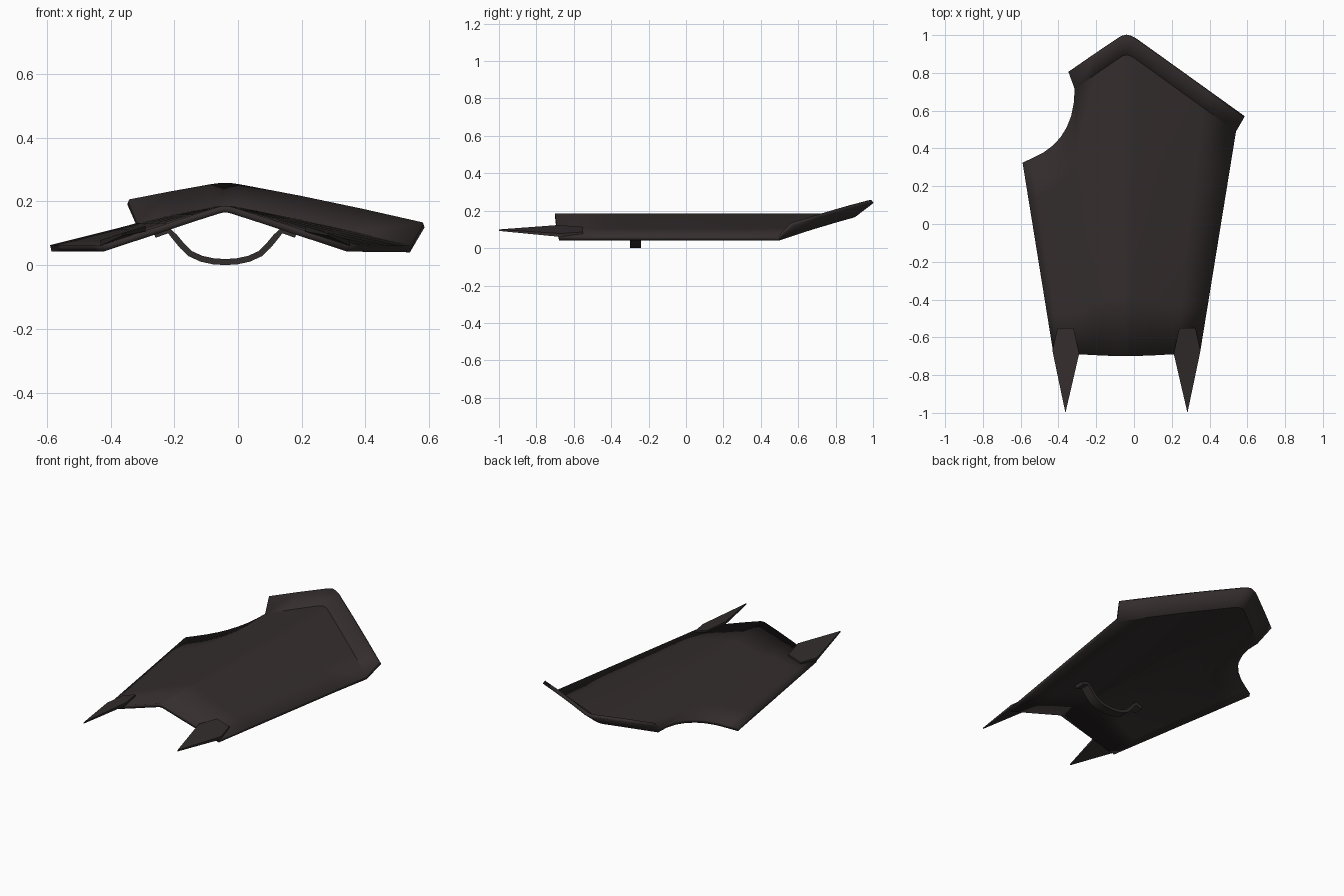
import bpy, bmesh, math

if "Cube" in bpy.data.objects:
    bpy.data.objects.remove(bpy.data.objects["Cube"])

CX = -0.04                      # ridge line of the shield
mat = bpy.data.materials.new("dark brown metal")
mat.diffuse_color = (0.034, 0.026, 0.0265, 1)
mat.use_nodes = True
mat.node_tree.nodes["Principled BSDF"].inputs["Base Color"].default_value = mat.diffuse_color


def finish(bm, name, angle=None):
    bmesh.ops.recalc_face_normals(bm, faces=bm.faces)
    me = bpy.data.meshes.new(name)
    bm.to_mesh(me)
    bm.free()
    ob = bpy.data.objects.new(name, me)
    bpy.context.collection.objects.link(ob)
    me.materials.append(mat)
    if angle:
        bpy.ops.object.select_all(action='DESELECT')
        ob.select_set(True)
        bpy.context.view_layer.objects.active = ob
        bpy.ops.object.shade_smooth_by_angle(angle=math.radians(angle))
    return ob


def half_width(y):
    return 0.39 + 0.1625 * (y + 0.68)


def height(u):                  # roof profile with a softened ridge
    a = math.sqrt(u * u + 0.045 ** 2) - 0.001
    return 0.062 + 0.13 * (1 - a)


# Shield plate: straight columns running from the rear edge to the top outline
top = [(-0.59, 0.325), (-0.54, 0.348), (-0.48, 0.378), (-0.43, 0.415),
       (-0.39, 0.458), (-0.357, 0.51), (-0.333, 0.57), (-0.319, 0.64),
       (-0.314, 0.715), (-0.20, 0.795), (-0.08, 0.877), (-0.06, 0.890),
       (-0.04, 0.895), (-0.02, 0.890), (0.0, 0.880), (0.18, 0.750),
       (0.36, 0.620), (0.54, 0.490)]
ROWS = 5
bm = bmesh.new()
cols = []
for x, y in top:
    u = (x - CX) / half_width(y)
    yb = -0.68 - 0.02 * (1 - abs(u) ** 1.5)
    col = []
    for r in range(ROWS + 1):
        yy = yb + (y - yb) * r / ROWS
        col.append(bm.verts.new((CX + u * half_width(yy), yy, height(u))))
    cols.append(col)
for a, b in zip(cols, cols[1:]):
    for r in range(ROWS):
        bm.faces.new((a[r], b[r], b[r + 1], a[r + 1]))

# Raised flange along the head of the plate
outer = []
for col in cols[8:]:
    p = col[-1].co
    d = p.x - CX
    ox, oy = (0.040 * d / 0.58, 0.095 - 0.027 * d / 0.58) if d > 0 else (0.028 * d / 0.275, 0.095 + 0.017 * d / 0.275)
    outer.append(bm.verts.new((p.x + ox, p.y + oy, p.z + 0.072)))
for i in range(len(outer) - 1):
    bm.faces.new((cols[8 + i][-1], cols[9 + i][-1], outer[i + 1], outer[i]))
plate = finish(bm, "shield_plate", 15)
if plate.data.polygons[0].normal.z < 0:
    plate.data.flip_normals()
sol = plate.modifiers.new("thickness", 'SOLIDIFY')
sol.thickness = 0.021
sol.offset = -1
sol.use_even_offset = True

# Two rear spikes lying on the slopes
spike = [(0.365, -0.55), (0.28, -0.55), (0.25, -0.685), (0.323, -1.0), (0.392, -0.67)]
for side, name in ((-1, "left_spike"), (1, "right_spike")):
    bm = bmesh.new()
    lo, hi = [], []
    for d, y in spike:
        z = 0.1 - 0.32 * (d - 0.323)
        t = 0.008 if y < -0.9 else 0.018
        hi.append(bm.verts.new((CX + side * d, y, z)))
        lo.append(bm.verts.new((CX + side * d, y, z - t)))
    bm.faces.new(hi)
    bm.faces.new(lo)
    for i in range(5):
        j = (i + 1) % 5
        bm.faces.new((hi[i], hi[j], lo[j], lo[i]))
    finish(bm, name)

# Curved hand strap with feet under the plate
half = [(0.222, 0.095), (0.178, 0.109), (0.158, 0.088), (0.135, 0.060),
        (0.110, 0.036), (0.075, 0.020), (0.038, 0.012)]
path = [(-d, z) for d, z in half] + [(0, 0.0095)] + half[::-1]
bm = bmesh.new()
rings = []
for i, (d, z) in enumerate(path):
    a, b = path[max(i - 1, 0)], path[min(i + 1, len(path) - 1)]
    l = math.hypot(b[0] - a[0], b[1] - a[1])
    nx, nz = -(b[1] - a[1]) / l * 0.0095, (b[0] - a[0]) / l * 0.0095
    rings.append([bm.verts.new((CX + d + s * nx, y, z + s * nz))
                  for s, y in ((1, -0.3), (1, -0.24), (-1, -0.24), (-1, -0.3))])
for a, b in zip(rings, rings[1:]):
    for k in range(4):
        bm.faces.new((a[k], a[(k + 1) % 4], b[(k + 1) % 4], b[k]))
bm.faces.new(rings[0])
bm.faces.new(rings[-1])
finish(bm, "hand_strap", 35)
